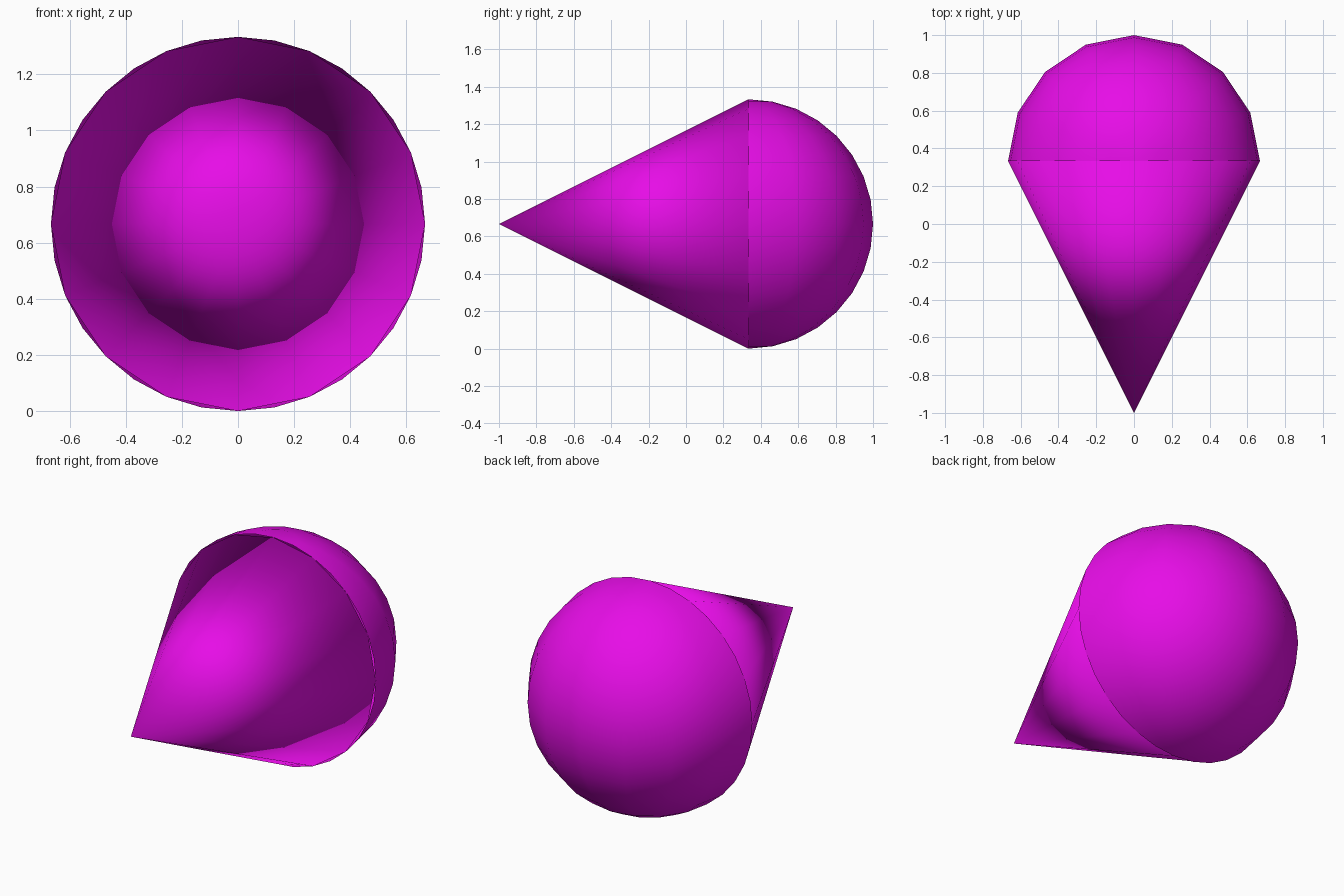
import bpy, bmesh, math
from mathutils import Matrix, Vector

if "Cube" in bpy.data.objects:
    bpy.data.objects.remove(bpy.data.objects["Cube"])

R = 2 / 3          # radius of the scoop and the cone mouth
RIM_Y = 1 / 3      # plane where both parts meet

mat = bpy.data.materials.new("magenta")
mat.diffuse_color = (0.8, 0.004, 0.8, 1)
mat.use_nodes = True
mat.node_tree.nodes["Principled BSDF"].inputs["Base Color"].default_value = mat.diffuse_color


def finish(name, bm):
    """Turn a bmesh into a fully smooth, coloured object."""
    bmesh.ops.recalc_face_normals(bm, faces=bm.faces)
    for f in bm.faces:
        f.smooth = True
    mesh = bpy.data.meshes.new(name)
    bm.to_mesh(mesh)
    bm.free()
    mesh.materials.append(mat)
    obj = bpy.data.objects.new(name, mesh)
    obj.location = (0, RIM_Y, R)
    bpy.context.collection.objects.link(obj)
    return obj


# Cone: 16 sides, capped, tip pointing to the front; smooth across the rim
bm = bmesh.new()
bmesh.ops.create_cone(bm, cap_ends=True, cap_tris=False, segments=16,
                      radius1=R, radius2=0, depth=4 / 3,
                      matrix=Matrix.Rotation(math.pi / 2, 4, 'X') @ Matrix.Translation((0, 0, R)))
bmesh.ops.remove_doubles(bm, verts=bm.verts, dist=1e-4)
finish("cone", bm)

# Scoop: back half of an upright 16 x 16 sphere
bm = bmesh.new()
bmesh.ops.create_uvsphere(bm, u_segments=16, v_segments=16, radius=R)
bmesh.ops.bisect_plane(bm, geom=bm.verts[:] + bm.edges[:] + bm.faces[:], dist=1e-4,
                       plane_co=Vector((0, 0, 0)), plane_no=Vector((0, -1, 0)),
                       clear_outer=True)
scoop = finish("scoop", bm)
